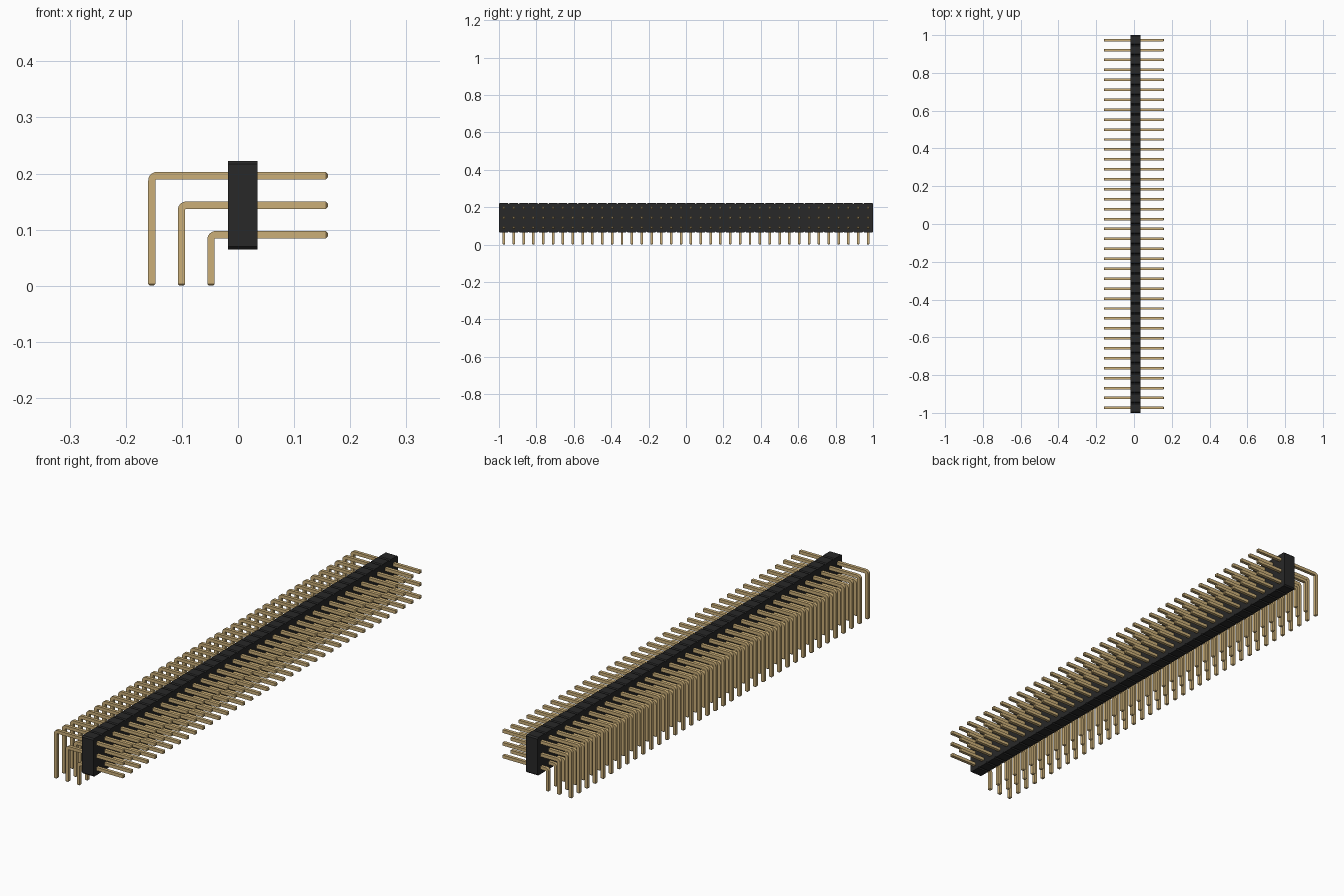
import bpy
import bmesh
import math

cube = bpy.data.objects.get("Cube")
if cube:
    bpy.data.objects.remove(cube, do_unlink=True)

COLUMNS = 38
PITCH = 2 / COLUMNS
HALF = 0.0066          # half the pin thickness
TIP = 0.0033           # pin tip taper
NOTCH = PITCH / 10     # chamfer of each housing cell
MID_Z = 0.1435
REACH = 0.16


def material(name, rgb):
    mat = bpy.data.materials.new(name)
    mat.use_nodes = True
    mat.diffuse_color = (*rgb, 1)
    bsdf = mat.node_tree.nodes["Principled BSDF"]
    bsdf.inputs["Base Color"].default_value = (*rgb, 1)
    return mat


def finish(name, bm, mat):
    bmesh.ops.recalc_face_normals(bm, faces=bm.faces)
    mesh = bpy.data.meshes.new(name)
    bm.to_mesh(mesh)
    bm.free()
    mesh.materials.append(mat)
    obj = bpy.data.objects.new(name, mesh)
    bpy.context.collection.objects.link(obj)
    return obj


black = material("black plastic", (0.021, 0.021, 0.021))
gold = material("gold metal", (0.60, 0.43, 0.19))


# Housing: notched outline in the y-z plane, extruded across x
def build_housing():
    half_h = 1.5 * PITCH
    top = []
    for i in range(COLUMNS):
        y0, y1 = -1 + i * PITCH, -1 + (i + 1) * PITCH
        top += [(y0, half_h - NOTCH), (y0 + NOTCH, half_h), (y1 - NOTCH, half_h)]
    top.append((1, half_h - NOTCH))
    outline = top + [(-y, -z) for y, z in top]
    bm = bmesh.new()
    face = bm.faces.new([bm.verts.new((-0.0175, y, MID_Z + z)) for y, z in outline])
    new = bmesh.ops.extrude_face_region(bm, geom=[face])["geom"]
    moved = [v for v in new if isinstance(v, bmesh.types.BMVert)]
    bmesh.ops.translate(bm, verts=moved, vec=(PITCH, 0, 0))
    return finish("housing", bm, black)


# Bent pin: square sections lofted from the straight tip to the foot
def build_pin_row(name, pin_x, pin_z):
    bend = HALF + 0.002
    cx, cz = pin_x + bend, pin_z - bend
    # each section: centre x, centre z, angle of its outward side, half size
    sections = [(REACH, pin_z, 90, HALF - TIP), (REACH - TIP, pin_z, 90, HALF)]
    for i in range(7):
        deg = 90 + 15 * i
        a = math.radians(deg)
        sections.append((cx + bend * math.cos(a), cz + bend * math.sin(a), deg, HALF))
    sections += [(pin_x, TIP, 180, HALF), (pin_x, 0, 180, HALF - TIP)]

    bm = bmesh.new()
    rings = []
    for x, z, deg, h in sections:
        dx, dz = math.cos(math.radians(deg)), math.sin(math.radians(deg))
        rings.append([bm.verts.new((x + s * h * dx, t * h, z + s * h * dz))
                      for s, t in ((1, 1), (1, -1), (-1, -1), (-1, 1))])
    for a, b in zip(rings, rings[1:]):
        for i in range(4):
            j = (i + 1) % 4
            bm.faces.new((a[i], a[j], b[j], b[i]))
    bm.faces.new(rings[0])
    bm.faces.new(rings[-1])
    obj = finish(name, bm, gold)
    obj.location.y = -1 + PITCH / 2

    bpy.ops.object.select_all(action="DESELECT")
    obj.select_set(True)
    bpy.context.view_layer.objects.active = obj
    bpy.ops.object.shade_smooth_by_angle(angle=math.radians(30))

    # Repeat the pin along the housing
    array = obj.modifiers.new("columns", "ARRAY")
    array.count = COLUMNS
    array.use_relative_offset = False
    array.use_constant_offset = True
    array.constant_offset_displace = (0, PITCH, 0)


build_housing()
for k, row in enumerate(("lower", "middle", "upper")):
    build_pin_row(row + "_pins", -REACH + HALF + (2 - k) * PITCH - 2 * (2 - k) * PITCH
                  + 2 * (2 - k) * PITCH, MID_Z + (k - 1) * PITCH)
